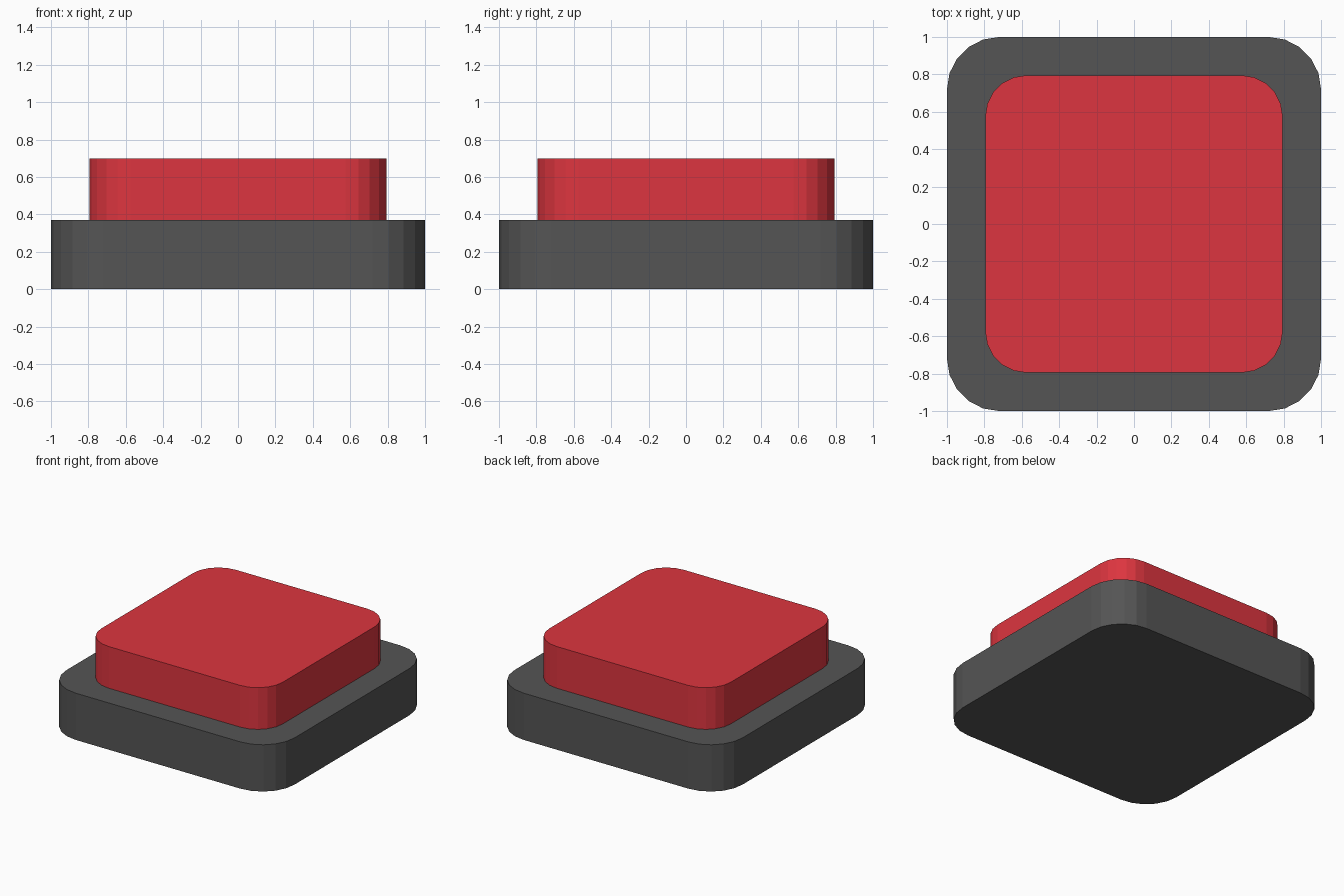
import bpy, bmesh
from math import sin, cos, pi

if "Cube" in bpy.data.objects:
    bpy.data.objects.remove(bpy.data.objects["Cube"])


def material(name, color):
    m = bpy.data.materials.new(name)
    m.diffuse_color = color
    m.use_nodes = True
    m.node_tree.nodes["Principled BSDF"].inputs["Base Color"].default_value = m.diffuse_color
    return m


def rounded_slab(name, half, radius, z0, z1, mat, segments=5):
    """Extruded square with rounded vertical corners."""
    bm = bmesh.new()
    c = half - radius
    ring = []
    for q, (sx, sy) in enumerate([(1, 1), (-1, 1), (-1, -1), (1, -1)]):
        for i in range(segments + 1):
            a = (q + i / segments) * pi / 2
            ring.append(bm.verts.new((sx * c + radius * cos(a),
                                      sy * c + radius * sin(a), z0)))
    bottom = bm.faces.new(ring)
    top = bmesh.ops.extrude_face_region(bm, geom=[bottom], use_keep_orig=True)
    verts = [g for g in top["geom"] if isinstance(g, bmesh.types.BMVert)]
    bmesh.ops.translate(bm, verts=verts, vec=(0, 0, z1 - z0))
    bmesh.ops.recalc_face_normals(bm, faces=bm.faces)
    mesh = bpy.data.meshes.new(name)
    bm.to_mesh(mesh)
    bm.free()
    mesh.materials.append(mat)
    obj = bpy.data.objects.new(name, mesh)
    bpy.context.collection.objects.link(obj)
    return obj


# Dark housing at the bottom
rounded_slab("button_base", 1.0, 0.28, 0.0, 0.37,
             material("dark_grey", (0.09, 0.09, 0.09, 1)))

# Red push cap on top
rounded_slab("button_cap", 0.795, 0.22, 0.37, 0.70,
             material("red", (0.72, 0.036, 0.05, 1)))
